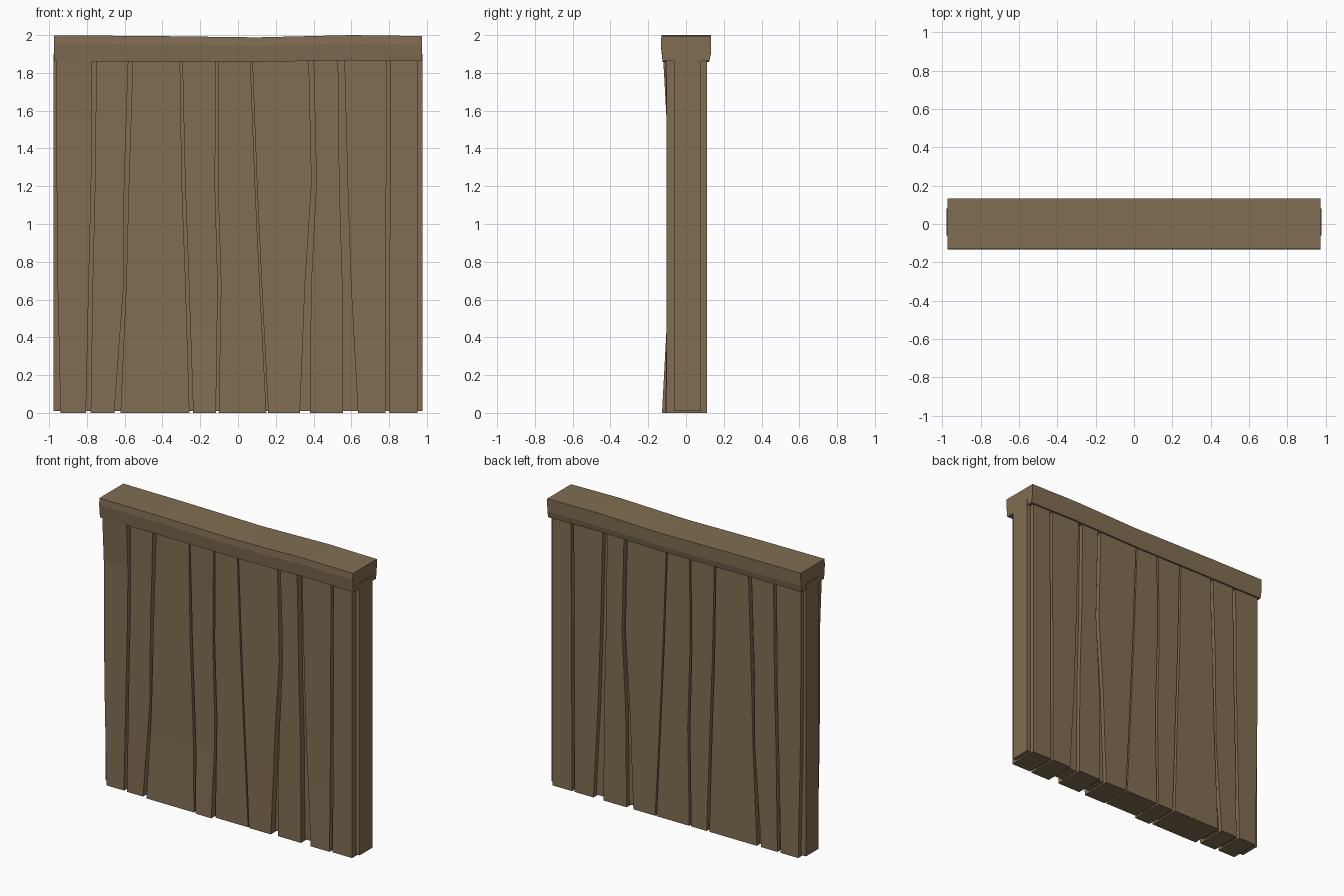
import bpy, bmesh

wood = bpy.data.materials.new("weathered brown wood")
wood.diffuse_color = (0.22, 0.155, 0.085, 1)


def loft(name, rings):
    """Solid through a list of equal-length rings of points, capped at both ends."""
    bm = bmesh.new()
    vs = [[bm.verts.new(p) for p in ring] for ring in rings]
    n = len(vs[0])
    for a, b in zip(vs, vs[1:]):
        for i in range(n):
            j = (i + 1) % n
            bm.faces.new((a[i], a[j], b[j], b[i]))
    bm.faces.new(vs[0])
    bm.faces.new(vs[-1])
    bmesh.ops.recalc_face_normals(bm, faces=bm.faces)
    me = bpy.data.meshes.new(name)
    bm.to_mesh(me)
    bm.free()
    me.materials.append(wood)
    ob = bpy.data.objects.new(name, me)
    bpy.context.collection.objects.link(ob)
    return ob


def interp(keys, vals, t):
    for k0, k1, v0, v1 in zip(keys, keys[1:], vals, vals[1:]):
        if k0 <= t <= k1:
            return v0 + (v1 - v0) * (t - k0) / (k1 - k0)
    return vals[-1]


# inner core that closes the gaps between planks
loft("core_panel", [[(x, -0.06, 0.01), (x, 0.08, 0.01), (x, 0.08, 1.9), (x, -0.06, 1.9)]
                    for x in (-0.978, 0.978)])

# crooked planks: left edge, right edge (at heights Z), front bulge at bottom and top
Z = (0, 0.68, 1.22, 1.88)
planks = [
    ((-0.94, -0.955, -0.96, -0.96), (-0.805, -0.79, -0.777, -0.773), 0.0, 0.018),
    ((-0.78, -0.77, -0.757, -0.75), (-0.655, -0.605, -0.602, -0.58), 0.005, 0.006),
    ((-0.622, -0.592, -0.578, -0.557), (-0.257, -0.277, -0.297, -0.307), 0.015, 0.0),
    ((-0.237, -0.26, -0.28, -0.295), (-0.117, -0.107, -0.122, -0.115), 0.024, 0.004),
    ((-0.102, -0.09, -0.107, -0.105), (0.15, 0.115, 0.09, 0.065), 0.0, 0.0),
    ((0.16, 0.125, 0.10, 0.075), (0.328, 0.355, 0.39, 0.375), 0.005, 0.0),
    ((0.38, 0.387, 0.415, 0.40), (0.557, 0.553, 0.537, 0.53), 0.0, 0.006),
    ((0.635, 0.598, 0.58, 0.563), (0.78, 0.782, 0.785, 0.787), 0.006, 0.0),
    ((0.80, 0.802, 0.805, 0.807), (0.95, 0.95, 0.95, 0.95), 0.0, 0.0),
]
for i, (left, right, bot, top) in enumerate(planks):
    rings = []
    for z in (0, 0.45, 0.68, 1.22, 1.55, 1.88):
        l, r = interp(Z, left, z), interp(Z, right, z)
        y = -0.103 - (bot if z == 0 else top if z == 1.88 else 0)
        rings.append([(l, y, z), (r, y, z), (r, 0.11, z), (l, 0.11, z)])
    loft(f"plank_{i + 1}", rings)

# slightly sagging top beam
rings = []
for x, t, b in ((-0.975, 1.998, 1.862), (-0.52, 1.996, 1.861), (0.1, 1.988, 1.858),
                (0.6, 2.0, 1.867), (0.975, 1.995, 1.862)):
    rings.append([(x, -0.13, t), (x, -0.133, t - 0.045), (x, -0.124, b),
                  (x, 0.122, b), (x, 0.131, t - 0.09), (x, 0.133, t)])
loft("top_beam", rings)
